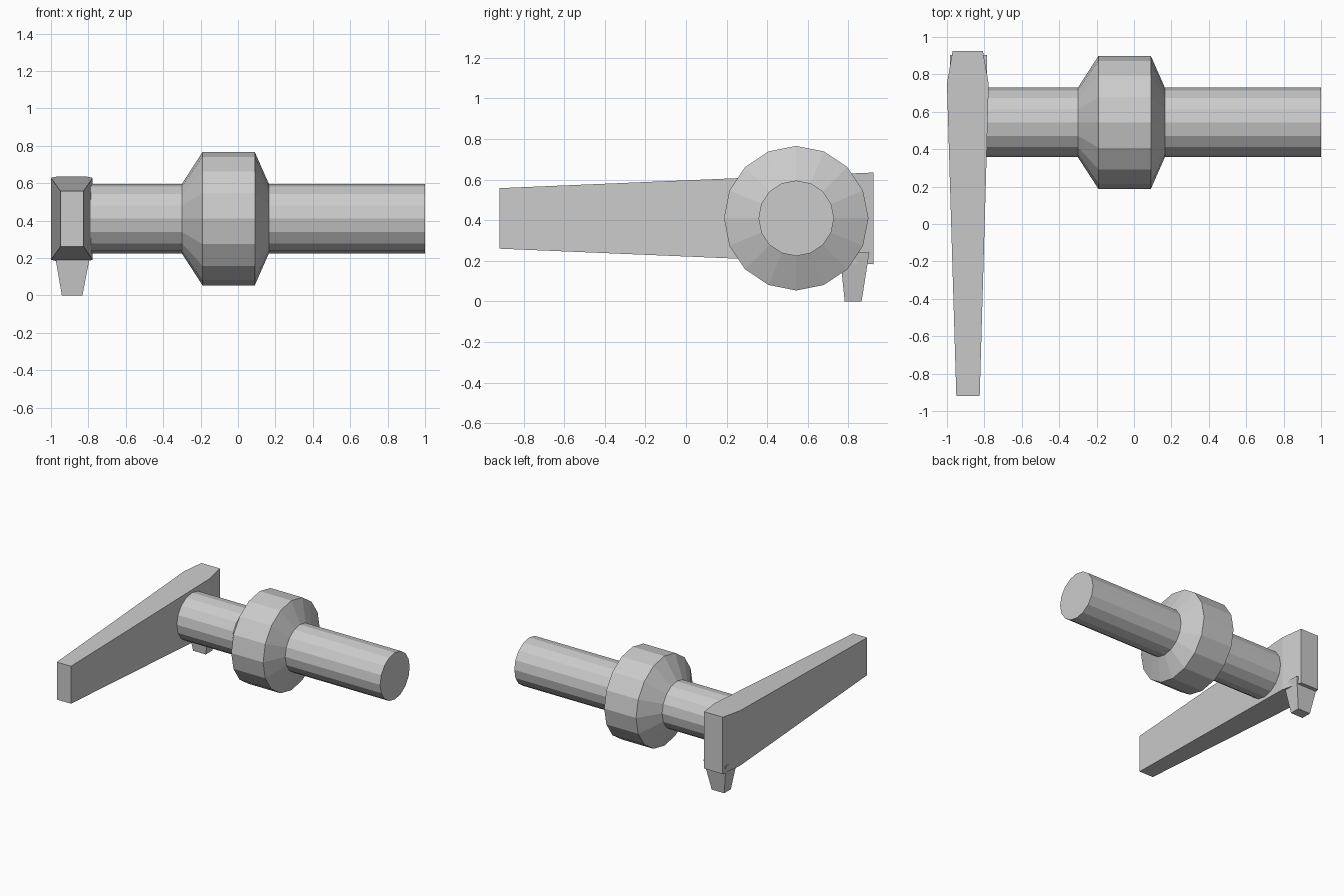
import bpy, bmesh
from math import sin, cos, tau

cube = bpy.data.objects.get("Cube")
if cube:
    bpy.data.objects.remove(cube, do_unlink=True)

GREY = (0.6, 0.6, 0.6, 1)
metal = bpy.data.materials.new("plain grey")
metal.use_nodes = True
metal.diffuse_color = GREY
metal.node_tree.nodes["Principled BSDF"].inputs["Base Color"].default_value = GREY


def loft(name, rings):
    """Skin a list of equal-length point rings and cap both ends."""
    bm = bmesh.new()
    loops = [[bm.verts.new(p) for p in ring] for ring in rings]
    n = len(loops[0])
    for a, b in zip(loops, loops[1:]):
        for i in range(n):
            j = (i + 1) % n
            bm.faces.new((a[i], a[j], b[j], b[i]))
    bm.faces.new(loops[0])
    bm.faces.new(loops[-1])
    bmesh.ops.recalc_face_normals(bm, faces=bm.faces)
    mesh = bpy.data.meshes.new(name)
    bm.to_mesh(mesh)
    bm.free()
    mesh.materials.append(metal)
    obj = bpy.data.objects.new(name, mesh)
    bpy.context.collection.objects.link(obj)
    return obj


def circle(x, r, sides=16, cy=0.543, cz=0.41):
    return [(x, cy + r * sin(tau * i / sides), cz + r * cos(tau * i / sides))
            for i in range(sides)]


def rect_y(y, x0, x1, z0, z1):
    return [(x0, y, z0), (x1, y, z0), (x1, y, z1), (x0, y, z1)]


def rect_z(z, x0, x1, y0, y1):
    return [(x0, y0, z), (x1, y0, z), (x1, y1, z), (x0, y1, z)]


# Round shaft with a bevelled collar, one continuous turned profile
SHAFT, COLLAR = 0.186, 0.356
profile = [(-0.84, SHAFT), (-0.3, SHAFT), (-0.19, COLLAR),
           (0.09, COLLAR), (0.165, SHAFT), (1.0, SHAFT)]
loft("shaft_with_collar", [circle(x, r) for x, r in profile])

# Tapered lever arm, widest near its back end
loft("lever_arm", [
    rect_y(-0.92, -0.95, -0.825, 0.26, 0.558),
    rect_y(0.75, -1.0, -0.777, 0.19, 0.628),
    rect_y(0.925, -0.97, -0.808, 0.183, 0.635),
])

# Small tapered peg under the back of the lever
loft("peg", [
    rect_z(0.0, -0.942, -0.832, 0.782, 0.865),
    rect_z(0.24, -0.983, -0.785, 0.757, 0.903),
])
